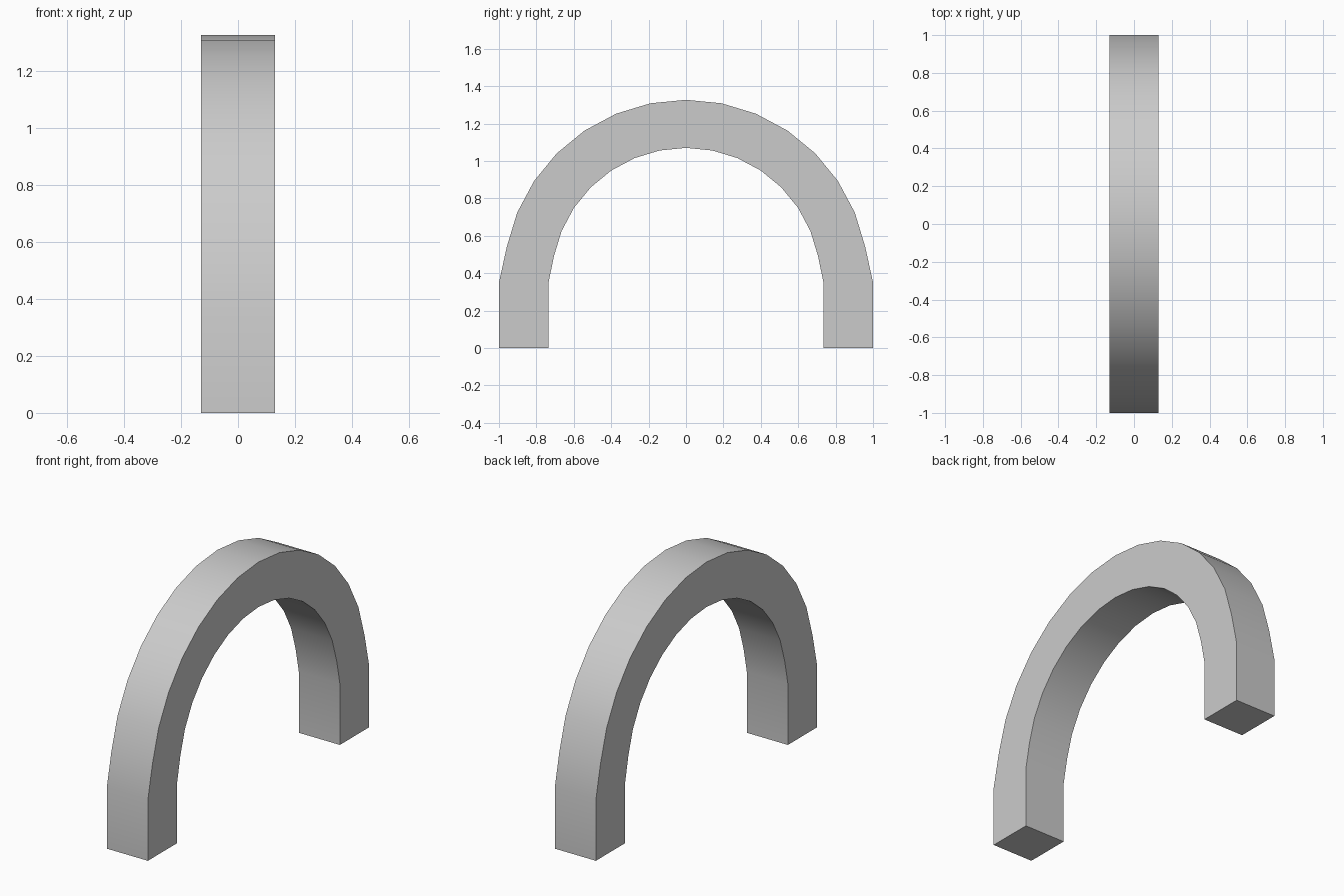
import bpy, bmesh, math

if "Cube" in bpy.data.objects:
    bpy.data.objects.remove(bpy.data.objects["Cube"])

HALF_WIDTH = 0.13
SPRING_Z = 0.35          # height where the legs meet the arch
OUTER_R, INNER_R = 0.977, 0.72
SEGMENTS = 16

# Side profile as (outer, inner) point pairs: leg, arch, leg
leg = [((1.0, 0.0), (0.735, 0.0)), ((1.0, SPRING_Z), (0.735, SPRING_Z))]
arch = []
for i in range(1, SEGMENTS):
    a = math.pi * i / SEGMENTS
    arch.append(tuple((r * math.cos(a), SPRING_Z + r * math.sin(a))
                      for r in (OUTER_R, INNER_R)))
other_leg = [tuple((-y, z) for y, z in pair) for pair in reversed(leg)]

# Square cross-sections joined along the path
bm = bmesh.new()
rings = []
for (oy, oz), (iy, iz) in leg + arch + other_leg:
    rings.append([bm.verts.new(p) for p in (
        (-HALF_WIDTH, oy, oz), (HALF_WIDTH, oy, oz),
        (HALF_WIDTH, iy, iz), (-HALF_WIDTH, iy, iz))])
for a, b in zip(rings, rings[1:]):
    for k in range(4):
        n = (k + 1) % 4
        bm.faces.new((a[k], a[n], b[n], b[k]))

# Feet
bm.faces.new(rings[0])
bm.faces.new(rings[-1])
bmesh.ops.recalc_face_normals(bm, faces=bm.faces)

mesh = bpy.data.meshes.new("arch")
bm.to_mesh(mesh)
bm.free()
obj = bpy.data.objects.new("arch", mesh)
bpy.context.collection.objects.link(obj)

# Smooth along the curve, sharp at the square edges
bpy.context.view_layer.objects.active = obj
obj.select_set(True)
bpy.ops.object.shade_smooth_by_angle(angle=math.radians(30))
